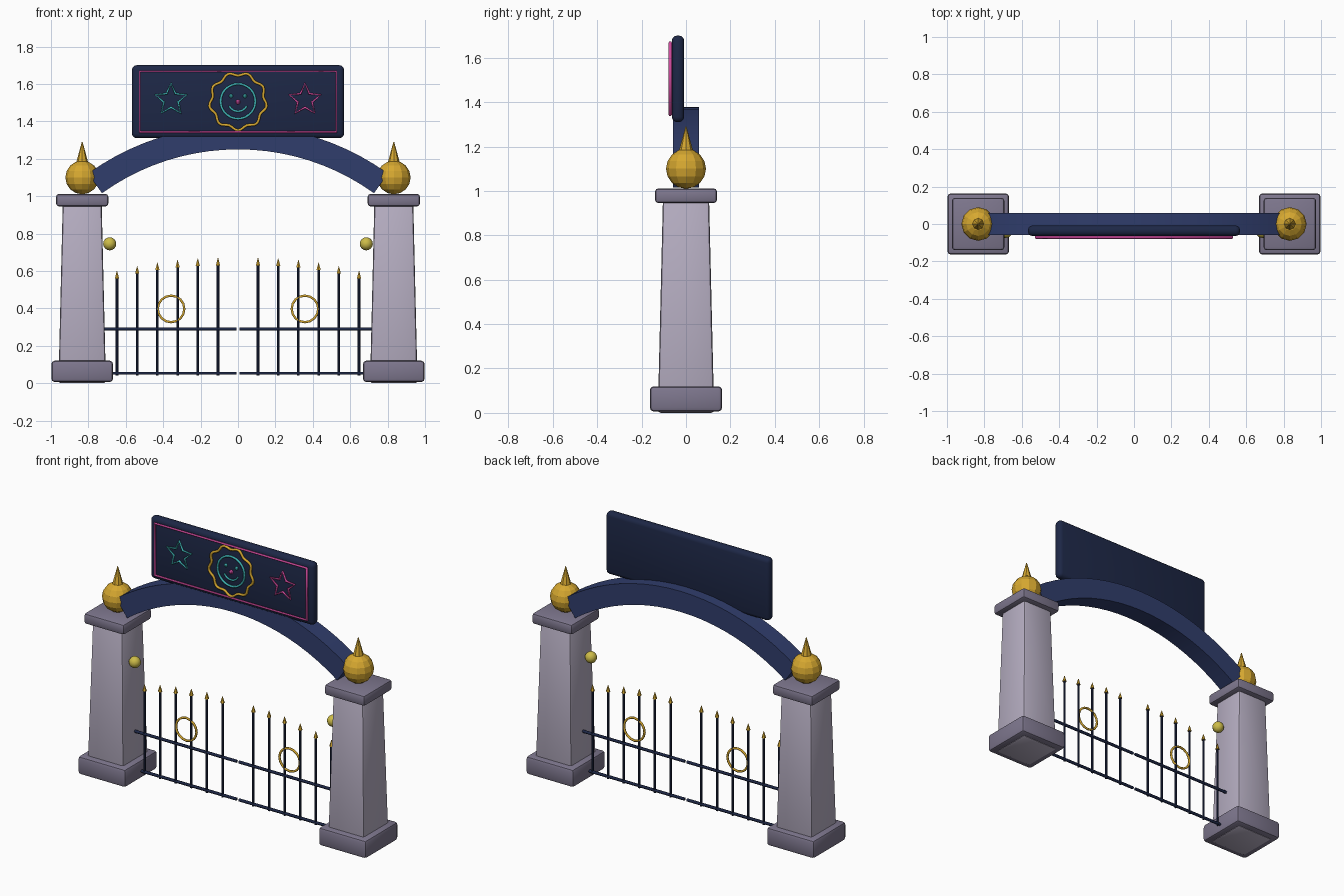
import bpy, bmesh, math
from math import sin, cos, pi, radians

if "Cube" in bpy.data.objects:
    bpy.data.objects.remove(bpy.data.objects["Cube"])


def material(name, r, g, b):
    lin = [((c / 255 + 0.055) / 1.055) ** 2.4 for c in (r, g, b)]
    m = bpy.data.materials.new(name)
    m.diffuse_color = (*lin, 1)
    m.use_nodes = True
    m.node_tree.nodes["Principled BSDF"].inputs["Base Color"].default_value = m.diffuse_color
    return m


STONE = material("pale stone", 182, 174, 194)
TRIM = material("dark stone", 126, 119, 142)
GOLD = material("gold", 214, 168, 48)
ARCH = material("arch blue", 48, 61, 108)
NAVY = material("navy", 29, 39, 70)
TEAL = material("teal neon", 62, 178, 180)
PINK = material("pink neon", 208, 74, 158)
BULB = material("bulb yellow", 205, 188, 72)


def finish(name, bm, mat, smooth=None):
    bmesh.ops.recalc_face_normals(bm, faces=bm.faces)
    me = bpy.data.meshes.new(name)
    bm.to_mesh(me)
    bm.free()
    me.materials.append(mat)
    ob = bpy.data.objects.new(name, me)
    bpy.context.collection.objects.link(ob)
    if smooth:
        bpy.ops.object.select_all(action='DESELECT')
        bpy.context.view_layer.objects.active = ob
        ob.select_set(True)
        bpy.ops.object.shade_smooth_by_angle(angle=radians(smooth))
    return ob


def block(name, x, y, z0, z1, hx, hy, mat, bevel, taper=1.0, segs=2):
    """Bevelled box, optionally narrower at the top."""
    bm = bmesh.new()
    bmesh.ops.create_cube(bm, size=2)
    for v in bm.verts:
        t = taper if v.co.z > 0 else 1
        v.co = (x + v.co.x * hx * t, y + v.co.y * hy * t, z1 if v.co.z > 0 else z0)
    bmesh.ops.bevel(bm, geom=bm.edges[:], offset=bevel, segments=segs,
                    profile=0.5, affect='EDGES')
    return finish(name, bm, mat, 35)


def ball(name, x, y, z, r, mat, u=12, v=8, smooth=None):
    bm = bmesh.new()
    bmesh.ops.create_uvsphere(bm, u_segments=u, v_segments=v, radius=r)
    bmesh.ops.translate(bm, verts=bm.verts, vec=(x, y, z))
    return finish(name, bm, mat, smooth)


def cone(name, x, y, z0, z1, r0, r1, mat, n=8):
    bm = bmesh.new()
    bmesh.ops.create_cone(bm, cap_ends=True, segments=n, radius1=r0,
                          radius2=r1, depth=z1 - z0)
    bmesh.ops.translate(bm, verts=bm.verts, vec=(x, y, (z0 + z1) / 2))
    return finish(name, bm, mat)


def tube(name, pts, y, r, mat, closed=True):
    """Round tube along points in the x-z plane."""
    cu = bpy.data.curves.new(name, 'CURVE')
    cu.dimensions = '3D'
    cu.bevel_depth = r
    cu.bevel_resolution = 1
    cu.use_fill_caps = not closed
    sp = cu.splines.new('POLY')
    sp.points.add(len(pts) - 1)
    for p, (x, z) in zip(sp.points, pts):
        p.co = (x, y, z, 1)
    sp.use_cyclic_u = closed
    cu.materials.append(mat)
    ob = bpy.data.objects.new(name, cu)
    bpy.context.collection.objects.link(ob)
    bpy.ops.object.select_all(action='DESELECT')
    bpy.context.view_layer.objects.active = ob
    ob.select_set(True)
    bpy.ops.object.convert(target='MESH')
    return ob


def ring(cx, cz, radius, n, a0=0.0, a1=2 * pi, ends=False):
    """Points on a circle; radius may be a function of step and angle."""
    out = []
    for i in range(n + (1 if ends else 0)):
        a = a0 + (a1 - a0) * i / n
        r = radius(i, a) if callable(radius) else radius
        out.append((cx + r * cos(a), cz + r * sin(a)))
    return out


for s, side in ((-1, "left"), (1, "right")):
    # Pillar
    px = s * 0.833
    block(side + "_pillar_base", px, 0, 0.006, 0.12, 0.165, 0.163, TRIM, 0.018)
    block(side + "_pillar_shaft", px, 0, 0.0, 0.96, 0.127, 0.127, STONE, 0.014, 0.82)
    block(side + "_pillar_cap", px, 0, 0.945, 1.012, 0.14, 0.14, TRIM, 0.016)
    ball(side + "_finial_ball", px, 0, 1.1, 0.09, GOLD)
    cone(side + "_finial_spike", px, 0, 1.165, 1.29, 0.036, 0.002, GOLD)
    ball(side + "_lamp_bulb", s * 0.686, -0.04, 0.745, 0.035, BULB, 12, 8, 40)

    # Gate leaf
    for i in range(6):
        x = 0.107 + 0.108 * i
        top = 0.67 - 0.07 * (i / 5) ** 2
        cone(f"{side}_gate_bar_{i}", s * x, 0, 0.04, top - 0.035, 0.007, 0.007, NAVY)
        cone(f"{side}_gate_spear_{i}", s * x, 0, top - 0.04, top, 0.013, 0.001, GOLD, 6)
    for z, part in ((0.053, "lower"), (0.29, "upper")):
        tube(f"{side}_gate_{part}_rail", [(s * 0.008, z), (s * 0.715, z)], 0, 0.009, NAVY, False)
    tube(side + "_gate_ring", ring(s * 0.358, 0.397, 0.071, 16), 0, 0.007, GOLD)

    # Star on the sign
    tube(side + "_sign_star",
         ring(s * 0.358, 1.515, lambda i, a: 0.04 if i % 2 else 0.088, 10, pi / 2, 2.5 * pi),
         -0.069, 0.007, TEAL if s < 0 else PINK)
    # Eye
    ball(side + "_sign_eye", s * 0.037, -0.067, 1.535, 0.011, TEAL, 8, 6)

# Arch: rectangular section swept along a circular arc
bm = bmesh.new()
N, HALF, CZ = 20, radians(35.7), 0.004
rows = []
for k in range(N + 1):
    a = -HALF + 2 * HALF * k / N
    rows.append([bm.verts.new((r * sin(a), y, CZ + r * cos(a)))
                 for r, y in ((1.246, -0.058), (1.246, 0.058), (1.375, 0.058), (1.375, -0.058))])
for p, q in zip(rows, rows[1:]):
    for j in range(4):
        bm.faces.new((p[j], p[(j + 1) % 4], q[(j + 1) % 4], q[j]))
bm.faces.new(rows[0])
bm.faces.new(rows[-1])
finish("arch", bm, ARCH, 30)

# Sign board and its neon decoration
block("sign_board", 0, -0.036, 1.31, 1.70, 0.567, 0.028, NAVY, 0.024, segs=3)
tube("sign_border", [(-0.525, 1.343), (0.525, 1.343), (0.525, 1.668), (-0.525, 1.668)],
     -0.071, 0.008, PINK)
tube("sign_sunburst", ring(0, 1.507, lambda i, a: 0.146 + 0.009 * cos(9 * (a + pi / 2)), 72),
     -0.07, 0.008, GOLD)
tube("sign_face_ring", ring(0, 1.507, 0.093, 32), -0.069, 0.007, TEAL)
tube("sign_smile", ring(0, 1.505, 0.052, 12, radians(205), radians(335), True),
     -0.069, 0.006, TEAL, False)
ball("sign_nose", 0, -0.067, 1.503, 0.013, PINK, 8, 6)
